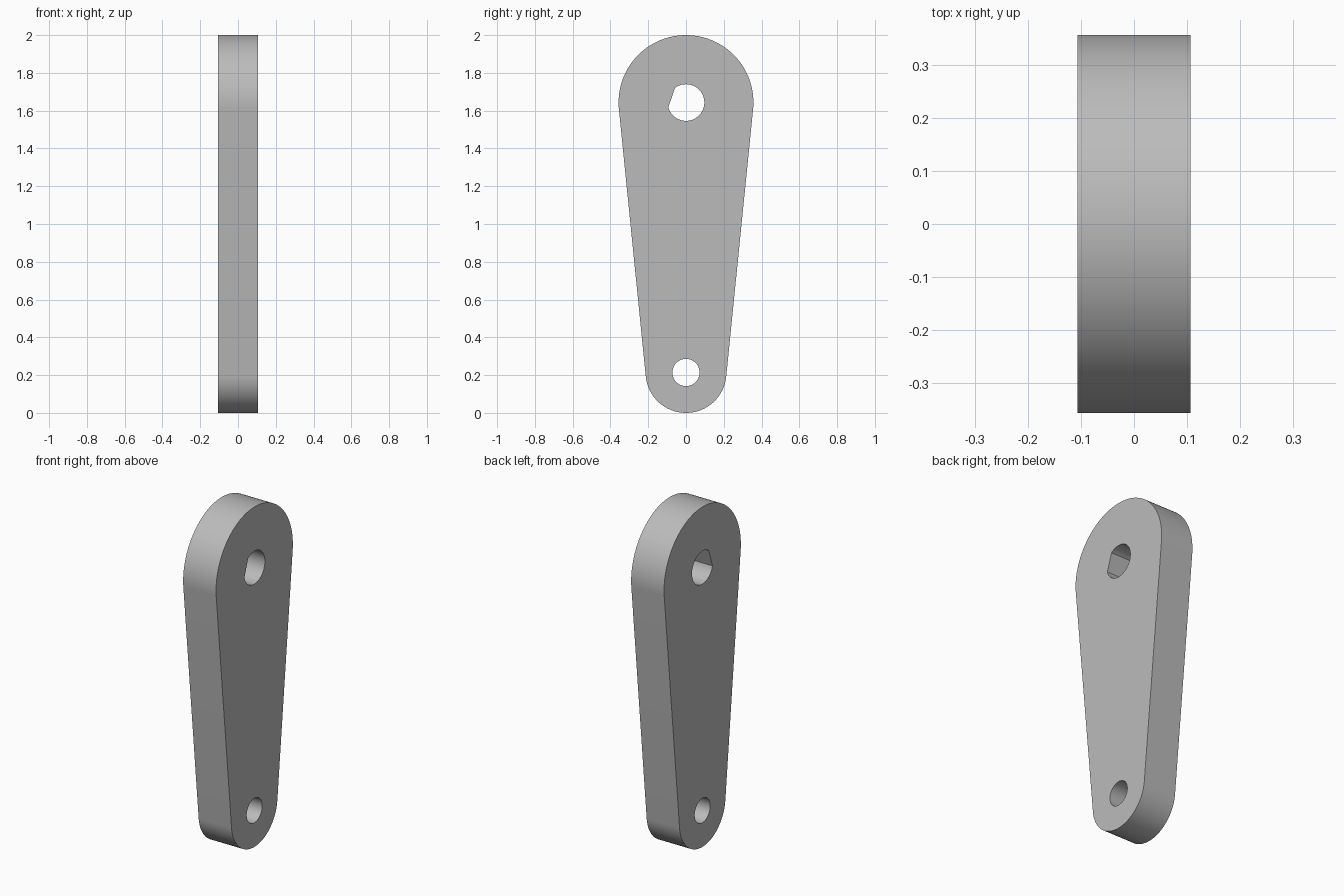
import bpy
import bmesh
from math import asin, cos, pi, radians, sin

if "Cube" in bpy.data.objects:
    bpy.data.objects.remove(bpy.data.objects["Cube"])

# Main dimensions
THICKNESS = 0.214
BIG_R, SMALL_R = 0.357, 0.214
BIG_Z, SMALL_Z = 2 - BIG_R, SMALL_R
SHAFT_R, PIN_R = 0.097, 0.072

grey = bpy.data.materials.new("plain grey")
grey.use_nodes = True
colour = (0.5, 0.5, 0.5, 1)
grey.diffuse_color = colour
grey.node_tree.nodes["Principled BSDF"].inputs["Base Color"].default_value = colour


def arc(z, radius, start, end, steps):
    """Points (y, z) along an arc centred on y = 0, both ends included."""
    angles = [start + (end - start) * i / steps for i in range(steps + 1)]
    return [(radius * cos(a), z + radius * sin(a)) for a in angles]


def add_loop(bm, points):
    verts = [bm.verts.new((-THICKNESS / 2, y, z)) for y, z in points]
    return [bm.edges.new((a, b)) for a, b in zip(verts, verts[1:] + verts[:1])]


# Outline: two round ends joined by their common tangents
tilt = asin((BIG_R - SMALL_R) / (BIG_Z - SMALL_Z))
outline = arc(BIG_Z, BIG_R, -tilt, pi + tilt, 72)
outline += arc(SMALL_Z, SMALL_R, pi + tilt, 2 * pi - tilt, 56)

# Round pin hole, and a shaft hole closed by one tilted flat
pin_hole = arc(SMALL_Z, PIN_R, 0, 2 * pi, 56)[:-1]
flat_dir, flat_half = radians(161.5), radians(34)
shaft_hole = arc(BIG_Z, SHAFT_R, flat_dir + flat_half,
                 flat_dir + 2 * pi - flat_half, 52)

# Fill the profile between the loops, then give it thickness
bm = bmesh.new()
edges = [e for loop in (outline, pin_hole, shaft_hole) for e in add_loop(bm, loop)]
bmesh.ops.triangle_fill(bm, edges=edges, use_beauty=True)
result = bmesh.ops.extrude_face_region(bm, geom=bm.faces[:], use_keep_orig=True)
moved = [g for g in result["geom"] if isinstance(g, bmesh.types.BMVert)]
bmesh.ops.translate(bm, verts=moved, vec=(THICKNESS, 0, 0))
bmesh.ops.recalc_face_normals(bm, faces=bm.faces[:])

mesh = bpy.data.meshes.new("lever_arm")
bm.to_mesh(mesh)
bm.free()
mesh.materials.append(grey)
arm = bpy.data.objects.new("lever_arm", mesh)
bpy.context.collection.objects.link(arm)

# Smooth round walls with crisp rims
bpy.ops.object.select_all(action="DESELECT")
arm.select_set(True)
bpy.context.view_layer.objects.active = arm
bpy.ops.object.shade_smooth_by_angle(angle=radians(30))
